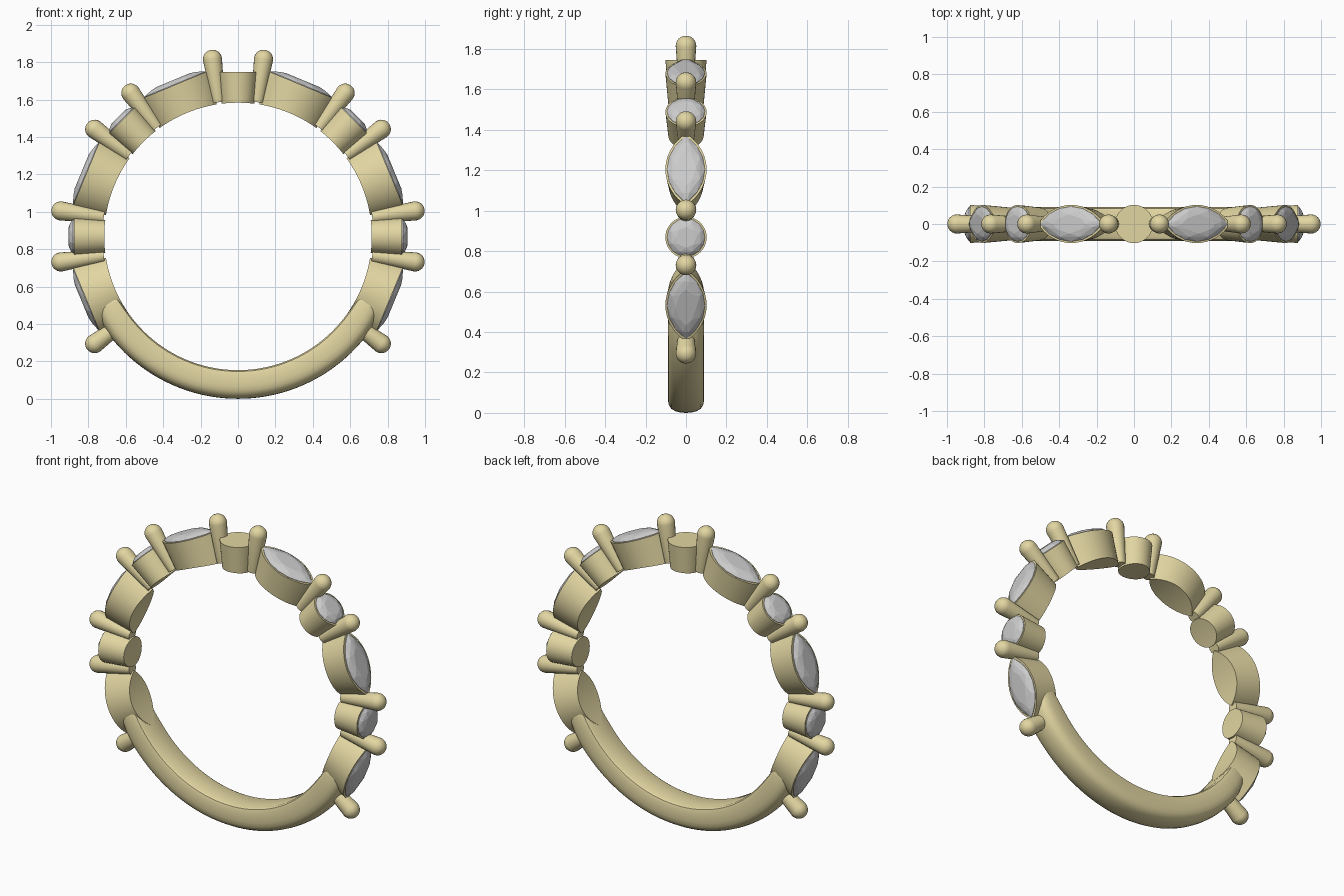
import bpy, bmesh
from math import sin, cos, pi, radians, sqrt
from mathutils import Vector

if "Cube" in bpy.data.objects:
    bpy.data.objects.remove(bpy.data.objects["Cube"])

CZ, RIN, RTOP = 0.868, 0.715, 0.878    # hole centre height, hole radius, setting height
ROUND, LONG, HALF = 0.102, 0.192, 0.102


def mat(name, col):
    m = bpy.data.materials.new(name)
    m.diffuse_color = col
    m.use_nodes = True
    m.node_tree.nodes["Principled BSDF"].inputs["Base Color"].default_value = m.diffuse_color
    return m


gold = mat("gold", (0.76, 0.67, 0.36, 1))
clear = mat("pale_stone", (0.72, 0.72, 0.74, 1))


def place(a, r, u, v):
    """Radial / tangential / sideways coordinates around the ring."""
    return Vector((r * cos(a) - u * sin(a), v, CZ + r * sin(a) + u * cos(a)))


def finish(bm, name, m, smooth=True):
    bmesh.ops.remove_doubles(bm, verts=bm.verts, dist=1e-5)
    bmesh.ops.recalc_face_normals(bm, faces=bm.faces)
    me = bpy.data.meshes.new(name)
    bm.to_mesh(me)
    bm.free()
    ob = bpy.data.objects.new(name, me)
    bpy.context.collection.objects.link(ob)
    me.materials.append(m)
    if smooth:
        bpy.ops.object.select_all(action='DESELECT')
        ob.select_set(True)
        bpy.context.view_layer.objects.active = ob
        bpy.ops.object.shade_smooth_by_angle(angle=radians(35))
    return ob


def outline(t, marquise):
    """Point on the stone outline, round or pointed."""
    if not marquise:
        return ROUND * cos(t), ROUND * sin(t)
    u = LONG * cos(t)
    big = (LONG ** 2 + HALF ** 2) / (2 * HALF)
    v = sqrt(big ** 2 - u * u) - (big - HALF)
    return u, v if sin(t) >= 0 else -v


def setting(name, a, marquise):
    # flared cup whose underside follows the finger hole
    bm = bmesh.new()
    n, s = 20, 0.86
    rows = []
    for i in range(n + 1):
        u, v = outline(pi * i / n, marquise)
        low = sqrt(RIN ** 2 - (u * s) ** 2)
        rows.append([bm.verts.new(place(a, *p)) for p in (
            (RTOP, u, v), (RTOP, u, -v), (low, u * s, -v * s), (low, u * s, v * s))])
    for p, q in zip(rows, rows[1:]):
        for k in range(4):
            j = (k + 1) % 4
            bm.faces.new((p[k], p[j], q[j], q[k]))
    bmesh.ops.dissolve_degenerate(bm, dist=1e-5, edges=bm.edges)
    finish(bm, name, gold)


def stone(name, a, marquise):
    # faceted stone: culet, girdle, crown ring, table
    bm = bmesh.new()
    bm.verts.new(place(a, 0.78, 0, 0))
    for count, scale, r, shift in ((16, 0.92, 0.872, 0), (16, 0.92, 0.881, 0),
                                   (8, 0.76, 0.897, 0.5), (8, 0.5, 0.905, 0)):
        for i in range(count):
            u, v = outline(2 * pi * (i + shift) / count, marquise)
            bm.verts.new(place(a, r, u * scale, v * scale))
    bmesh.ops.convex_hull(bm, input=bm.verts)
    finish(bm, name, clear, False)


def prong(name, a):
    # tapered post with a domed tip
    bm = bmesh.new()
    tip = 0.957
    prof = [(0.0, 0.725), (0.034, 0.725), (0.051, tip)]
    prof += [(0.051 * cos(t * pi / 12), tip + 0.051 * sin(t * pi / 12)) for t in range(1, 7)]
    n = 20
    rings = [[bm.verts.new(place(a, h, r * cos(2 * pi * i / n), r * sin(2 * pi * i / n)))
              for i in range(n)] for r, h in prof]
    for p, q in zip(rings, rings[1:]):
        for i in range(n):
            j = (i + 1) % n
            bm.faces.new((p[i], p[j], q[j], q[i]))
    bmesh.ops.dissolve_degenerate(bm, dist=1e-5, edges=bm.edges)
    finish(bm, name, gold)


def band():
    # lower shank: rounded section swept round the bottom, with rounded ends
    half = [(0.0, 0.715), (0.07, 0.715), (0.083, 0.722), (0.09, 0.742), (0.09, 0.80),
            (0.086, 0.825), (0.074, 0.847), (0.052, 0.86), (0.026, 0.866), (0.0, 0.868)]
    sec = half + [(-y, r) for y, r in half[-2:0:-1]]
    ends = [(205, 0.45), (205.5, 0.65), (206.5, 0.78), (208.5, 0.88), (213, 0.96)]
    stops = ends + [(218 + 104 * i / 40, 1) for i in range(41)]
    stops += [(540 - d, s) for d, s in reversed(ends)]
    bm = bmesh.new()
    rings = []
    for d, s in stops:
        rings.append([bm.verts.new(place(radians(d), 0.765 + (r - 0.765) * s, 0, y * s ** 0.5))
                      for y, r in sec])
    n = len(sec)
    for p, q in zip(rings, rings[1:]):
        for i in range(n):
            j = (i + 1) % n
            bm.faces.new((p[i], p[j], q[j], q[i]))
    bm.faces.new(rings[0])
    bm.faces.new(rings[-1])
    finish(bm, "band", gold)


band()

# alternating pointed and round settings; the top one is plain metal
for k in range(-1, 10):
    a = radians(22.5 * k)
    marquise = k % 2 != 0
    kind = "marquise" if marquise else "round"
    setting(f"{kind}_setting_{k + 2}", a, marquise)
    if k != 4:
        stone(f"{kind}_stone_{k + 2}", a, marquise)

# prongs on both sides of each round setting, plus one at each end
angles = [45 * k + s * 8.2 for k in range(5) for s in (-1, 1)] + [-36.8, 216.8]
for i, d in enumerate(angles):
    prong(f"prong_{i + 1}", radians(d))
